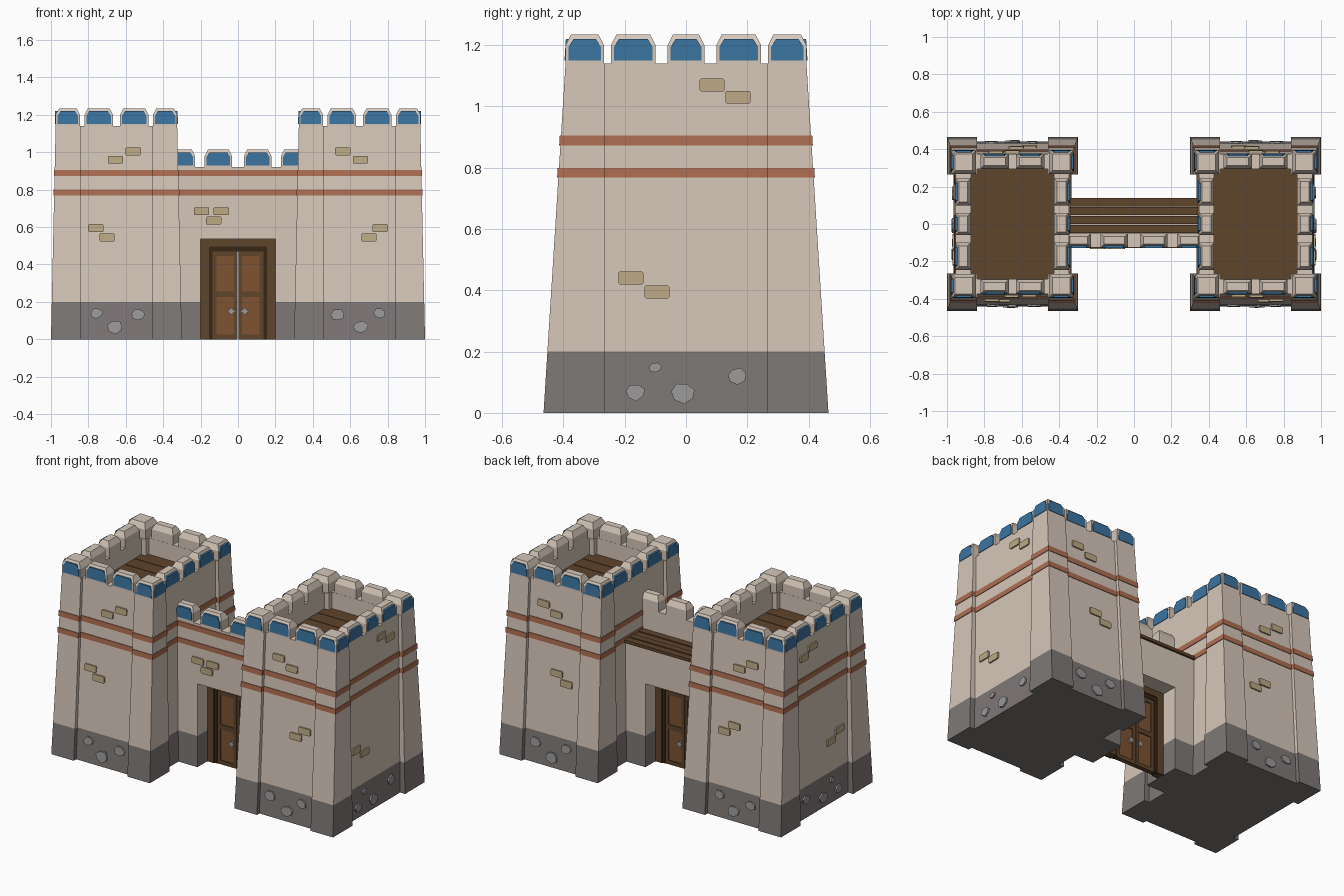
import bpy, bmesh, math, random

if "Cube" in bpy.data.objects:
    bpy.data.objects.remove(bpy.data.objects["Cube"])

random.seed(4)


def material(name, hexa):
    m = bpy.data.materials.new(name)
    rgb = [(int(hexa[i:i + 2], 16) / 255) ** 2.2 for i in (0, 2, 4)]
    m.diffuse_color = (*rgb, 1)
    m.use_nodes = True
    m.node_tree.nodes["Principled BSDF"].inputs["Base Color"].default_value = m.diffuse_color
    return m


PLASTER = material("plaster", "D5C6B8")
RED = material("red_band", "AD6E53")
GREY = material("grey_stone", "7D7876")
PEBBLE = material("light_stone", "9A9898")
BLUE = material("blue_panel", "3D74A0")
WOOD = material("dark_wood", "5F4630")
DARK = material("darkest_wood", "3A2A1C")
DOOR = material("door_wood", "7C5335")
BRICK = material("brick", "BCA884")


def finish(name, bm, mats):
    bmesh.ops.recalc_face_normals(bm, faces=bm.faces)
    me = bpy.data.meshes.new(name)
    bm.to_mesh(me)
    bm.free()
    for m in mats:
        me.materials.append(m)
    ob = bpy.data.objects.new(name, me)
    bpy.context.collection.objects.link(ob)
    return ob


def stack(name, loops, mats, s=1):
    """Stacked rectangles (x0, x1, y0, y1, z), one material per span plus the cap."""
    bm = bmesh.new()
    rings = [[bm.verts.new((s * x, y, z)) for x, y in ((x0, y0), (x1, y0), (x1, y1), (x0, y1))]
             for x0, x1, y0, y1, z in loops]
    used = list(dict.fromkeys(mats))
    bm.faces.new(rings[0]).material_index = used.index(mats[0])
    for a, b, m in zip(rings, rings[1:], mats):
        for i in range(4):
            j = (i + 1) % 4
            bm.faces.new((a[i], a[j], b[j], b[i])).material_index = used.index(m)
    bm.faces.new(rings[-1]).material_index = used.index(mats[-1])
    return finish(name, bm, used)


def box(name, x0, x1, y0, y1, z0, z1, mat, s=1):
    return stack(name, [(x0, x1, y0, y1, z0), (x0, x1, y0, y1, z1)], [mat, mat], s)


def plate(name, pts, place, d0, d1, mat, s=1):
    """Flat prism on a wall; place(u, v, d) maps wall coordinates to space."""
    bm = bmesh.new()
    lay = []
    for d in (d0, d1):
        co = [place(u, v, d) for u, v in pts]
        lay.append([bm.verts.new((s * x, y, z)) for x, y, z in co])
    bm.faces.new(lay[0])
    bm.faces.new(lay[1])
    n = len(pts)
    for i in range(n):
        j = (i + 1) % n
        bm.faces.new((lay[0][i], lay[0][j], lay[1][j], lay[1][i]))
    return finish(name, bm, [mat])


def wall_brick(u, v, place, s=1):
    plate("brick", [(u + a, v + b) for a, b in ((-.041, -.016), (-.036, -.021), (.036, -.021), (.041, -.016),
                                               (.041, .016), (.036, .021), (-.036, .021), (-.041, .016))],
          place, -.02, .009, BRICK, s)


def wall_stone(u, v, r, place, s=1):
    pts = []
    for k in range(7):
        a, q = k * math.tau / 7 + .3, r * random.uniform(.85, 1.12)
        pts.append((u + 1.1 * q * math.cos(a), v + .9 * q * math.sin(a)))
    plate("base_stone", pts, place, -.02, .01, PEBBLE, s)


def merlon(x0, x1, y0, y1, z, s=1):
    i = .018
    stack("merlon", [(x0, x1, y0, y1, z - .01), (x0, x1, y0, y1, z + .06),
                     (x0 + i, x1 - i, y0 + i, y1 - i, z + .095)], [PLASTER] * 3, s)


def blue_panel(u0, u1, z, place, s=1):
    a, b = u0 + .01, u1 - .01
    plate("blue_panel", [(a, z + .01), (b, z + .01), (b, z + .055), (b - .016, z + .08),
                         (a + .016, z + .08), (a, z + .055)], place, -.02, .004, BLUE, s)


# Tapered half sizes of the corner piers and of the recessed tower core
CT, TOP, DECK = .65, 1.14, 1.03
def cx(z): return .35 - .022 * z
def cy(z): return .465 - .063 * z
def mx(z): return .315 - .01 * z
def my(z): return .44 - .058 * z


LEVELS = [(0, 0), (.2, 0), (.768, 0), (.768, .004), (.8, .004), (.8, 0),
          (.872, 0), (.872, .004), (.905, .004), (.905, 0), (TOP, 0)]
BANDS = [GREY, PLASTER, RED, RED, RED, PLASTER, RED, RED, RED, PLASTER]


def side_x(sx, half):
    return lambda u, v, d: (CT + sx * (half(v) + d), u, v)


def side_y(sy, half):
    return lambda u, v, d: (CT + u, sy * (half(v) + d), v)


for s in (1, -1):
    # Tower core with sunken deck
    loops = [(CT - mx(z) - o, CT + mx(z) + o, -my(z) - o, my(z) + o, z) for z, o in LEVELS]
    loops += [(CT - .222, CT + .222, -.295, .295, z) for z in (TOP, DECK)]
    stack("tower_core", loops, BANDS + [PLASTER, PLASTER, WOOD], s)
    for k in range(6):
        y = -.295 + k * .0983
        box("deck_plank", CT - .222, CT + .222, y + .002, y + .0963, DECK - .01, DECK + .006, WOOD, s)
    # Corner piers with their battlements
    for sx in (1, -1):
        for sy in (1, -1):
            loops = []
            for z, o in LEVELS:
                xs = sorted((CT + sx * .19, CT + sx * (cx(z) + o)))
                ys = sorted((sy * .265, sy * (cy(z) + o)))
                loops.append((*xs, *ys, z))
            stack("corner_pier", loops, BANDS + [PLASTER], s)
            xs = sorted((CT + sx * .195, CT + sx * cx(TOP)))
            ys = sorted((sy * .268, sy * cy(TOP)))
            merlon(*xs, *ys, TOP, s)
            blue_panel(*sorted((sx * .195, sx * cx(TOP))), TOP, side_y(sy, cy), s)
            blue_panel(*ys, TOP, side_x(sx, cx), s)
    # Battlements between the corners
    for d in (1, -1):
        for u in (-.095, .095):
            ys = sorted((d * (my(TOP) - .078), d * my(TOP)))
            merlon(CT + u - .076, CT + u + .076, *ys, TOP, s)
            blue_panel(u - .076, u + .076, TOP, side_y(d, my), s)
        for u, w in ((-.172, .073), (0, .06), (.172, .073)):
            xs = sorted((CT + d * (mx(TOP) - .082), CT + d * mx(TOP)))
            merlon(*xs, u - w, u + w, TOP, s)
            blue_panel(u - w, u + w, TOP, side_x(d, mx), s)
    # Bricks and base stones on the front, back and outer faces
    front, back, outer = side_y(-1, my), side_y(1, my), side_x(1, mx)
    for place, spots in ((front, ((-.09, 1.005), (.005, .96), (.11, .595), (.05, .545))),
                         (back, ((.09, 1.005), (0, .96), (-.02, .595), (-.09, .545))),
                         (outer, ((.085, 1.07), (.17, 1.03), (-.18, .44), (-.095, .395)))):
        for u, v in spots:
            wall_brick(u, v, place, s)
    for place, spots in ((front, ((.105, .14, .032), (.005, .065, .038), (-.115, .13, .034))),
                         (back, ((-.105, .14, .032), (-.005, .065, .038), (.115, .13, .034))),
                         (outer, ((-.1, .148, .02), (-.165, .068, .03), (-.01, .065, .038), (.165, .12, .03)))):
        for u, v, r in spots:
            wall_stone(u, v, r, place, s)

    # Gate wall side, door jamb, leaf and battlements
    stack("gate_wall_side", [(.2, .36, -.125, .125, z) for z in (0, .2, .54)], [GREY, PLASTER, PLASTER], s)
    box("door_jamb", .155, .205, -.025, .025, 0, .54, WOOD, s)
    box("door_jamb_inner", .137, .16, -.018, .018, 0, .485, DARK, s)
    box("door_leaf", .002, .14, -.008, .008, 0, .47, DOOR, s)
    for x0, x1, z0, z1 in ((.002, .022, 0, .47), (.115, .14, 0, .47), (.02, .12, .225, .255),
                           (.02, .12, .445, .47), (.02, .12, 0, .025)):
        box("door_rail", x0, x1, -.014, .014, z0, z1, WOOD, s)
    for d in (1, -1):
        plate("door_handle", [(.015, .15), (.035, .13), (.055, .15), (.035, .17)],
              lambda u, v, t: (u, d * t, v), .005, .02, PEBBLE, s)
    for x0, x1 in ((.032, .178), (.23, .36)):
        merlon(x0, x1, -.125, -.05, .92, s)
        blue_panel(x0, x1, .92, lambda u, v, t: (u, -.125 - t, v), s)

# Gate wall over the door, with bands, parapet and walkway
box("gate_lintel_wall", -.36, .36, -.125, .125, .535, .775, PLASTER)
box("gate_parapet", -.36, .36, -.125, -.05, .77, .92, PLASTER)
for z0, z1 in ((.768, .8), (.872, .905)):
    box("gate_band", -.36, .36, -.129, -.1, z0, z1, RED)
box("door_head", -.2, .2, -.025, .025, .495, .54, WOOD)
box("door_head_inner", -.155, .155, -.018, .018, .47, .498, DARK)
for k in range(4):
    y = -.05 + k * .0475
    box("walkway_plank", -.36, .36, y + .002, y + .0455, .765, .788 - .004 * (k % 2), WOOD)
for u, v in ((-.195, .685), (-.09, .685), (-.13, .635)):
    wall_brick(u, v, lambda u, v, t: (u, -.125 - t, v))
